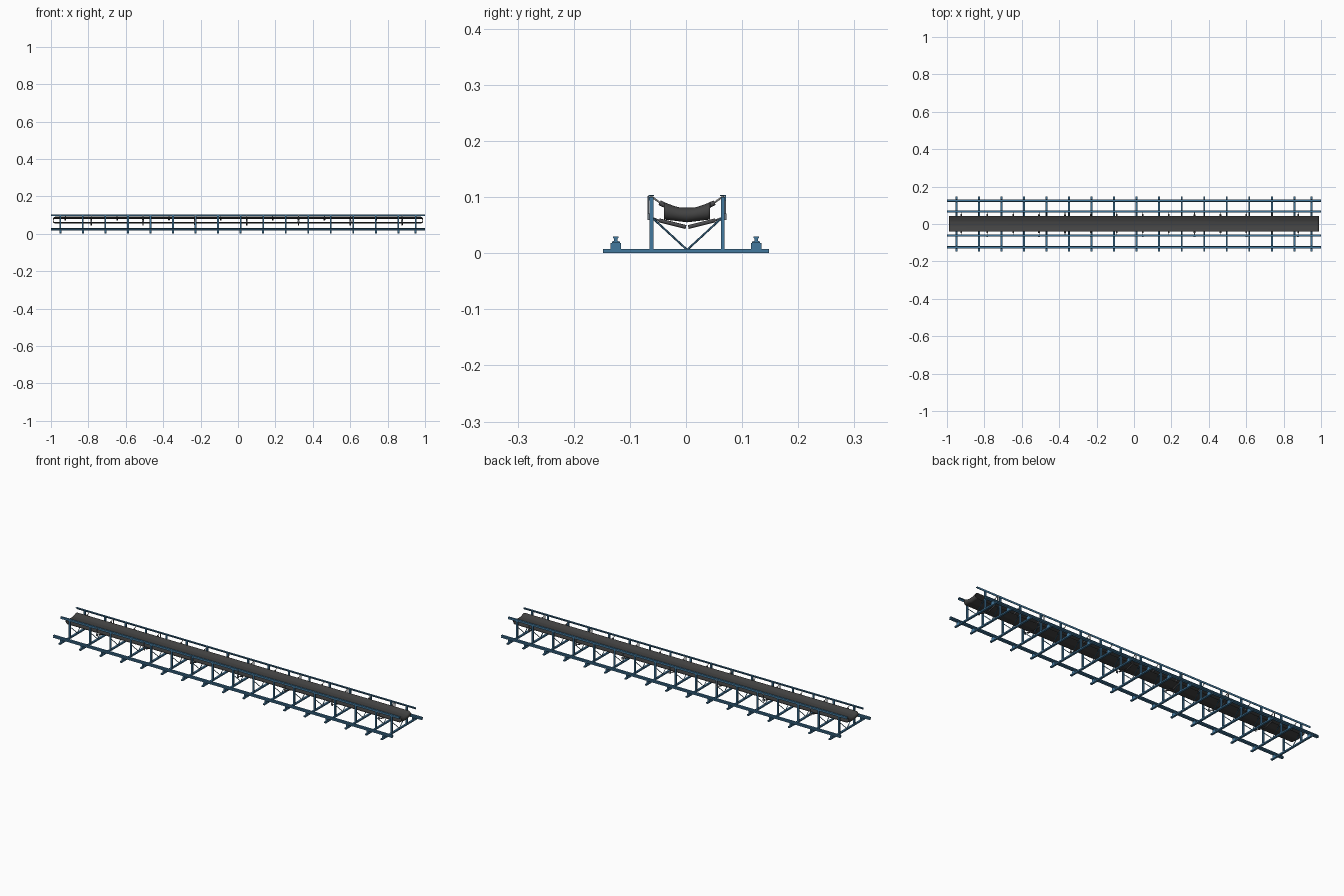
import bpy, bmesh, math
from mathutils import Vector

if "Cube" in bpy.data.objects:
    bpy.data.objects.remove(bpy.data.objects["Cube"])


def material(name, rgb):
    m = bpy.data.materials.new(name)
    m.diffuse_color = (*rgb, 1)
    m.use_nodes = True
    m.node_tree.nodes["Principled BSDF"].inputs["Base Color"].default_value = m.diffuse_color
    return m


BLUE = material("steel blue", (0.055, 0.19, 0.34))
RUBBER = material("belt rubber", (0.055, 0.055, 0.055))
DARK = material("roller dark grey", (0.07, 0.07, 0.075))
LIGHT = material("shaft light grey", (0.6, 0.6, 0.58))
GREY = material("bracket grey", (0.16, 0.19, 0.22))
CY = 0.002  # belt centre line


def finish(name, bm, mat, smooth=False):
    bmesh.ops.recalc_face_normals(bm, faces=bm.faces)
    me = bpy.data.meshes.new(name)
    bm.to_mesh(me)
    bm.free()
    me.materials.append(mat)
    ob = bpy.data.objects.new(name, me)
    bpy.context.collection.objects.link(ob)
    if smooth:
        for p in me.polygons:
            p.use_smooth = len(p.vertices) == 4
    return ob


def box(bm, x0, x1, y0, y1, z0, z1):
    vs = bmesh.ops.create_cube(bm, size=1)["verts"]
    for v in vs:
        v.co = Vector(((x0 + x1) / 2 + v.co.x * (x1 - x0),
                       (y0 + y1) / 2 + v.co.y * (y1 - y0),
                       (z0 + z1) / 2 + v.co.z * (z1 - z0)))


def rod(bm, a, b, r, n=12):
    a, b = Vector(a), Vector(b)
    vs = bmesh.ops.create_cone(bm, cap_ends=True, segments=n, radius1=r,
                               radius2=r, depth=(b - a).length)["verts"]
    q = Vector((0, 0, 1)).rotation_difference(b - a)
    for v in vs:
        v.co = q @ v.co + (a + b) / 2


def extrude_x(bm, profile, x0, x1):
    a = [bm.verts.new((x0, y, z)) for y, z in profile]
    b = [bm.verts.new((x1, y, z)) for y, z in profile]
    n = len(profile)
    bm.faces.new(a)
    bm.faces.new(b[::-1])
    for i in range(n):
        bm.faces.new((a[i], a[(i + 1) % n], b[(i + 1) % n], b[i]))


FRAMES = [-0.95 + 0.1205 * i for i in range(16)] + [0.95]
IDLERS = [-0.923 + 0.1385 * i for i in range(14)]
RETURNS = IDLERS[1::2]

# sleepers
bm = bmesh.new()
for x in FRAMES:
    box(bm, x - 0.005, x + 0.005, -0.148, 0.148, 0, 0.007)
finish("sleepers", bm, BLUE)

# skid rails with foot, web and head
bm = bmesh.new()
half = [(0.007, 0.018), (0.007, 0.0205), (0.003, 0.022), (0.003, 0.026),
        (0.005, 0.027), (0.005, 0.030)]
prof = half + [(-y, z) for y, z in reversed(half)]
for s in (-1, 1):
    extrude_x(bm, [(s * 0.125 + y, z) for y, z in prof], -1, 1)
finish("ground_rails", bm, BLUE)

# rail chairs on each sleeper
bm = bmesh.new()
for x in FRAMES:
    for s in (-1, 1):
        box(bm, x - 0.005, x + 0.005, s * 0.125 - 0.0095, s * 0.125 + 0.0095, 0.007, 0.018)
finish("rail_chairs", bm, BLUE)

# posts and diagonal braces
bm = bmesh.new()
for x in FRAMES:
    for s in (-1, 1):
        y = CY + s * 0.0635
        box(bm, x - 0.0045, x + 0.0045, y - 0.0035, y + 0.0035, 0.007, 0.1)
finish("posts", bm, BLUE)
bm = bmesh.new()
for x in FRAMES:
    for s in (-1, 1):
        rod(bm, (x, CY + s * 0.061, 0.062), (x, CY, 0.006), 0.0018, 6)
finish("diagonal_braces", bm, BLUE)

# angle-iron stringers along the top of the posts
bm = bmesh.new()
for s in (-1, 1):
    pts = [(0.069, 0.094), (0.069, 0.104), (0.059, 0.104), (0.059, 0.102),
           (0.067, 0.102), (0.067, 0.094)]
    extrude_x(bm, [(CY + s * y, z) for y, z in pts], -1, 1)
finish("side_stringers", bm, BLUE)


# troughed belt loop: upper run, rounded ends, return run
def top_z(u):
    return 0.081 + 0.010 * max(0, (abs(u) - 0.25) / 0.75) ** 1.3


def low_z(u):
    return 0.055 + 0.005 * abs(u)


loop = []
for k in range(17):
    a = math.pi / 2 - math.pi * k / 16
    loop.append((0.976 + 0.014 * math.cos(a), (1 + math.sin(a)) / 2))
loop += [(-x, t) for x, t in reversed(loop)]
us = [-1 + i / 8 for i in range(17)]
bm = bmesh.new()
rows = [[bm.verts.new((x, CY + 0.041 * u, low_z(u) + t * (top_z(u) - low_z(u))))
         for u in us] for x, t in loop]
for i in range(len(rows)):
    r, q = rows[i], rows[(i + 1) % len(rows)]
    for j in range(len(us) - 1):
        bm.faces.new((r[j], r[j + 1], q[j + 1], q[j]))
belt = finish("conveyor_belt", bm, RUBBER, True)
sol = belt.modifiers.new("thickness", "SOLIDIFY")
sol.thickness = 0.0018

# carrying rollers below the upper run, light shafts up to the stringers
rollers, shafts = bmesh.new(), bmesh.new()
for x in IDLERS:
    rod(rollers, (x, CY - 0.014, 0.0745), (x, CY + 0.014, 0.0745), 0.0045)
    for s in (-1, 1):
        rod(rollers, (x, CY + s * 0.017, 0.0745), (x, CY + s * 0.049, 0.090), 0.0045)
        rod(shafts, (x, CY + s * 0.047, 0.089), (x, CY + s * 0.065, 0.102), 0.0017, 8)
finish("carrying_rollers", rollers, DARK, True)
finish("roller_shafts", shafts, LIGHT)

# V-shaped return rollers with side brackets
rollers, brackets = bmesh.new(), bmesh.new()
for x in RETURNS:
    for s in (-1, 1):
        rod(rollers, (x, CY + s * 0.002, 0.0465), (x, CY + s * 0.05, 0.0585), 0.0035)
        rod(brackets, (x, CY + s * 0.049, 0.058), (x, CY + s * 0.066, 0.0645), 0.0016, 8)
        y = CY + s * 0.0685
        box(brackets, x - 0.005, x + 0.005, y - 0.002, y + 0.002, 0.059, 0.071)
        box(brackets, x - 0.002, x + 0.002, y - 0.002, y + 0.001, 0.071, 0.102)
finish("return_rollers", rollers, DARK, True)
finish("return_brackets", brackets, GREY)
